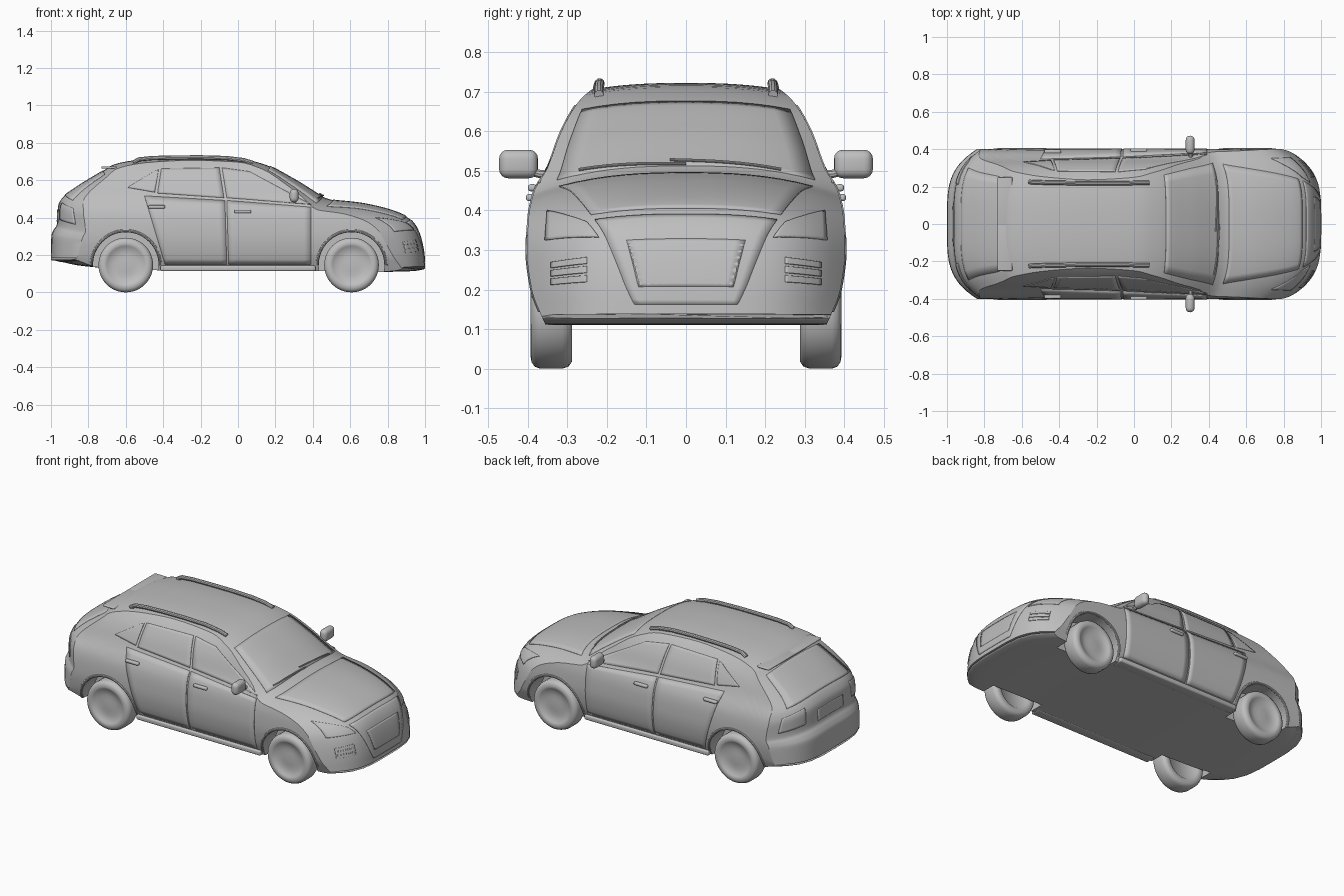
import bpy, bmesh, math
from mathutils import Matrix, Vector

if "Cube" in bpy.data.objects:
    bpy.data.objects.remove(bpy.data.objects["Cube"])

grey = bpy.data.materials.new("plain grey")
grey.use_nodes = True
COL = (0.52, 0.52, 0.52, 1)
grey.diffuse_color = COL
grey.node_tree.nodes["Principled BSDF"].inputs["Base Color"].default_value = COL


def interp(xs, ys, x):
    """Monotone cubic through the points."""
    n = len(xs)
    x = min(max(x, xs[0]), xs[-1])
    i = 0
    while i < n - 2 and x > xs[i + 1]:
        i += 1
    d = lambda k: (ys[k + 1] - ys[k]) / (xs[k + 1] - xs[k])

    def tangent(k):
        if k == 0 or k == n - 1:
            return d(0) if k == 0 else d(n - 2)
        a, b = d(k - 1), d(k)
        return 0 if a * b <= 0 else 2 * a * b / (a + b)
    h = xs[i + 1] - xs[i]
    u = (x - xs[i]) / h
    return (ys[i] * (1 + 2 * u) * (1 - u) ** 2 + tangent(i) * h * u * (1 - u) ** 2
            + ys[i + 1] * u * u * (3 - 2 * u) + tangent(i + 1) * h * u * u * (u - 1))


# Centre line from tail to nose: x, top z, bottom z, plan bow
KEYS = [(-1.0, .185, .175, -.16), (-.998, .30, .172, -.16), (-.985, .335, .17, -.155),
        (-.968, .365, .168, -.15), (-.962, .46, .165, -.145), (-.94, .505, .162, -.135),
        (-.86, .565, .145, -.10), (-.72, .65, .13, -.06), (-.66, .685, .125, -.045),
        (-.5, .712, .12, -.02), (-.25, .722, .115, 0), (0, .715, .115, .02),
        (.14, .685, .115, .05), (.3, .605, .115, .07), (.46, .508, .115, .075),
        (.50, .495, .115, .08), (.65, .478, .112, .10), (.8, .445, .11, .13),
        (.9, .405, .112, .165), (.95, .355, .115, .18), (.98, .28, .12, .185),
        (.995, .2, .124, .185), (1.0, .138, .128, .185)]
COLS = list(zip(*KEYS))
IDX = list(range(len(KEYS)))
# Half width against height
WZ = [.10, .14, .2, .3, .38, .45, .5, .6, .67, .70, .73]
WY = [.350, .368, .39, .402, .398, .383, .353, .315, .275, .245, .19]


def width(z):
    return interp(WZ, WY, z)


def station(t):
    s, zt, zb, bow = (interp(IDX, c, t) for c in COLS)
    return s, zt, zb, bow, .06 * min(1, (zt - zb) / .3)


def top_point(t, y):
    s, zt, zb, bow, crown = station(t)
    q = abs(y) / .4
    return Vector((s - bow * q ** 4, y, zt - crown * q ** 2.5))


def side_point(x, z):
    return Vector((x, width(z), z))


def finish(ob, angle=35):
    if not ob.data.materials:
        ob.data.materials.append(grey)
    bpy.ops.object.select_all(action='DESELECT')
    ob.select_set(True)
    bpy.context.view_layer.objects.active = ob
    if ob.type == 'CURVE':
        bpy.ops.object.convert(target='MESH')
        ob = bpy.context.view_layer.objects.active
    bpy.ops.object.shade_smooth_by_angle(angle=math.radians(angle))
    return ob


def mesh_object(name, bm):
    bmesh.ops.recalc_face_normals(bm, faces=bm.faces)
    me = bpy.data.meshes.new(name)
    bm.to_mesh(me)
    bm.free()
    ob = bpy.data.objects.new(name, me)
    bpy.context.collection.objects.link(ob)
    return ob


def mirror(ob):
    m = ob.modifiers.new("both sides", 'MIRROR')
    m.use_axis = (False, True, False)
    return ob


def patch(name, func, corners, both=True, n=12):
    """Thin plate following the body between four corners."""
    bm = bmesh.new()
    a, b, c, d = (Vector(p) for p in corners)
    grid = [[bm.verts.new(func(*a.lerp(b, i / n).lerp(d.lerp(c, i / n), j / n)))
             for i in range(n + 1)] for j in range(n + 1)]
    for j in range(n):
        for i in range(n):
            bm.faces.new((grid[j][i], grid[j][i + 1], grid[j + 1][i + 1], grid[j + 1][i]))
    ob = mesh_object(name, bm)
    sol = ob.modifiers.new("thickness", 'SOLIDIFY')
    sol.thickness, sol.offset = .006, 0
    finish(ob)
    return mirror(ob) if both else ob


def tube(name, pts, radius, both=True):
    cu = bpy.data.curves.new(name, 'CURVE')
    cu.dimensions = '3D'
    cu.bevel_depth, cu.bevel_resolution, cu.use_fill_caps = radius, 3, True
    sp = cu.splines.new('POLY')
    sp.points.add(len(pts) - 1)
    for p, co in zip(sp.points, pts):
        p.co = (*co, 1)
    ob = bpy.data.objects.new(name, cu)
    bpy.context.collection.objects.link(ob)
    ob = finish(ob)
    return mirror(ob) if both else ob


def rounded_box(name, centre, size, bevel):
    bm = bmesh.new()
    bmesh.ops.create_cube(bm, size=1)
    bmesh.ops.scale(bm, vec=size, verts=bm.verts)
    bmesh.ops.translate(bm, vec=centre, verts=bm.verts)
    bmesh.ops.bevel(bm, geom=bm.edges[:], offset=bevel, segments=4, profile=.5, affect='EDGES')
    return mirror(finish(mesh_object(name, bm)))


# Body shell lofted from tail to nose
def ring(t):
    s, zt, zb, bow, crown = station(t)
    lo, hi = zb, zt
    for _ in range(30):
        mid = (lo + hi) / 2
        if zt - crown * (width(mid) / .4) ** 2.5 > mid:
            lo = mid
        else:
            hi = mid
    ze, we, wb = lo, width(lo), width(zb)
    half = [(wb * f, zb) for f in (0, .3, .55, .75, .9)]
    half += [(width(zb + (ze - zb) * i / 14), zb + (ze - zb) * i / 14) for i in range(15)]
    half += [(we * (1 - i / 12), top_point(t, we * (1 - i / 12)).z) for i in range(1, 13)]
    loop = half + [(-y, z) for y, z in half[-2:0:-1]]
    return [(s - bow * (abs(y) / .4) ** 4, y, z) for y, z in loop]


bm = bmesh.new()
SUB = 4
rings = [[bm.verts.new(p) for p in ring(k / SUB)] for k in range((len(KEYS) - 1) * SUB + 1)]
for r0, r1 in zip(rings, rings[1:]):
    for i in range(len(r0)):
        j = (i + 1) % len(r0)
        bm.faces.new((r0[i], r0[j], r1[j], r1[i]))
bm.faces.new(rings[0])
bm.faces.new(rings[-1])
body = mesh_object("body_shell", bm)
body.data.materials.append(grey)

# Wheel wells
AXLES, HUB = {"rear": -.60, "front": .607}, .146
bm = bmesh.new()
for ax in AXLES.values():
    for side in (-1, 1):
        m = Matrix.Translation((ax, side * .39, HUB)) @ Matrix.Rotation(math.pi / 2, 4, 'X')
        bmesh.ops.create_cone(bm, cap_ends=True, segments=48, radius1=.176, radius2=.176,
                              depth=.24, matrix=m)
cutter = mesh_object("wheel_well_cutter", bm)
cutter.hide_render = True
cut = body.modifiers.new("wheel wells", 'BOOLEAN')
cut.operation, cut.solver, cut.object = 'DIFFERENCE', 'EXACT', cutter
bpy.context.view_layer.objects.active = body
bpy.ops.object.modifier_apply(modifier=cut.name)
bpy.data.objects.remove(cutter)
finish(body, 30)

# Wheels and arch lips
WHEEL = [(0, .30), (.09, .30), (.10, .290), (.128, .288), (.140, .296), (.146, .312), (.146, .368),
         (.141, .382), (.130, .390), (.114, .393), (.102, .389), (.094, .383), (.06, .377),
         (.035, .379), (0, .380)]
for label, ax in AXLES.items():
    bm = bmesh.new()
    vs = [bm.verts.new((r, y, 0)) for r, y in WHEEL]
    es = [bm.edges.new(p) for p in zip(vs, vs[1:])]
    bmesh.ops.spin(bm, geom=vs + es, cent=(0, 0, 0), axis=(0, 1, 0), angle=math.tau, steps=48)
    bmesh.ops.remove_doubles(bm, verts=bm.verts, dist=.0002)
    bmesh.ops.translate(bm, vec=(ax, 0, HUB), verts=bm.verts)
    mirror(finish(mesh_object(label + "_wheels", bm), 50))
    arc = []
    for k in range(33):
        a = math.pi * k / 32
        z = HUB + .184 * math.sin(a)
        arc.append((ax + .184 * math.cos(a), width(z) - .005, z))
    tube(label + "_arch_lips", arc, .009)

# Doors, side glass and sills
patch("front_door_panels", side_point, [(-.05, .15), (.39, .15), (.39, .455), (-.06, .49)])
patch("rear_door_panels", side_point, [(-.39, .15), (-.06, .15), (-.07, .49), (-.50, .515)])
patch("front_door_glass", side_point, [(-.06, .505), (.39, .47), (.06, .645), (-.085, .665)])
patch("rear_door_glass", side_point, [(-.43, .53), (-.075, .505), (-.10, .665), (-.41, .66)])
patch("quarter_glass", side_point, [(-.59, .56), (-.445, .535), (-.425, .655), (-.45, .645)])
rounded_box("sills", (0, .35, .128), (.83, .064, .03), .009)
rounded_box("front_door_handles", (.025, .393, .432), (.09, .022, .018), .007)
rounded_box("rear_door_handles", (-.435, .388, .457), (.09, .022, .018), .007)

# Front and rear glass, bonnet and tailgate
patch("windscreen", top_point, [(12.2, -.262), (12.2, .262), (13.9, .325), (13.9, -.325)], False)
patch("bonnet", top_point, [(15.1, -.32), (15.1, .32), (18.0, .24), (18.0, -.24)], False, 16)
patch("rear_glass", top_point, [(5.3, -.30), (5.3, .30), (7.0, .25), (7.0, -.25)], False)
rounded_box("spoiler_lip", (-.69, .12, .668), (.08, .26, .012), .005)

# Nose and tail details
patch("grille", top_point, [(18.35, -.23), (18.35, .23), (21.6, .13), (21.6, -.13)], False, 16)
patch("front_plate", top_point, [(19.4, -.15), (19.4, .15), (20.9, .12), (20.9, -.12)], False)
patch("headlamps", top_point, [(19.2, .22), (18.4, .25), (17.1, .35), (18.9, .355)])
for k in range(3):
    t = 19.85 + .3 * k
    patch("fog_lamp_slats_%d" % (k + 1), top_point,
          [(t, .25), (t, .34), (t + .22, .34), (t + .22, .25)])
patch("tail_lamps", top_point, [(3.4, .22), (3.4, .36), (4.6, .34), (4.7, .21)])
patch("rear_plate", top_point, [(3.2, -.12), (3.2, .12), (3.8, .12), (3.8, -.12)], False)

# Mirrors
rounded_box("wing_mirrors", (.300, .423, .517), (.047, .098, .072), .0225)
tube("mirror_stalks", [(.305, .335, .492), (.303, .37, .492), (.300, .40, .50)], .011)

# Roof rails
tube("roof_rails", [(-.56, .225, .694), (-.53, .223, .711), (-.46, .221, .718), (-.35, .219, .721),
                    (-.20, .218, .722), (-.06, .218, .718), (.03, .22, .707), (.08, .22, .692)], .012)

# Wipers
for label, a, b in (("first_wiper", (13.85, .24), (13.75, -.04)),
                    ("second_wiper", (13.9, 0), (13.78, -.27))):
    pts = [top_point(*Vector(a).lerp(Vector(b), k / 8)) + Vector((.004, 0, .006)) for k in range(9)]
    tube(label, pts, .004, False)
